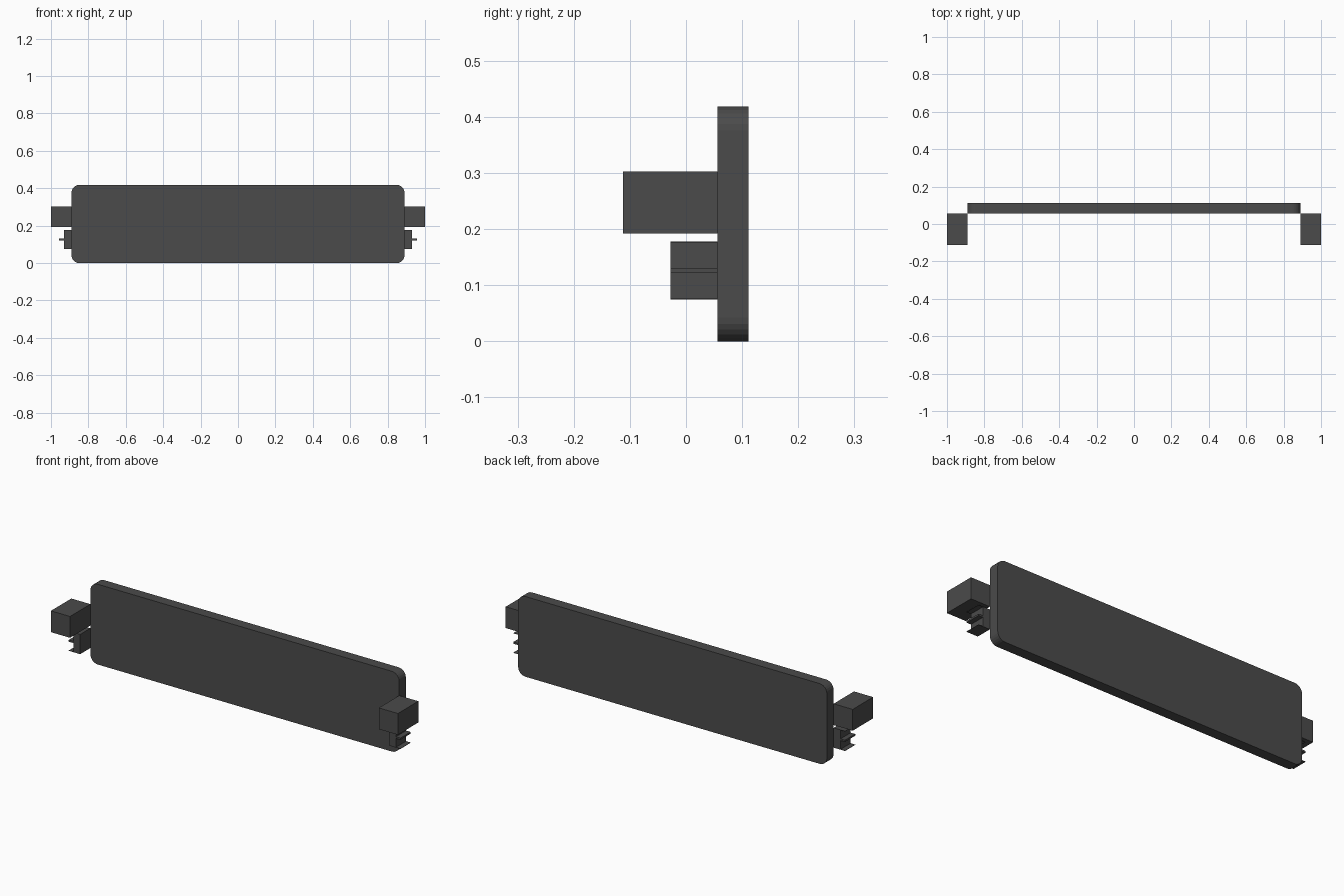
import bpy, bmesh, math

if "Cube" in bpy.data.objects:
    bpy.data.objects.remove(bpy.data.objects["Cube"])

mat = bpy.data.materials.new("dark_grey")
mat.diffuse_color = (0.07, 0.07, 0.07, 1)
mat.use_nodes = True
mat.node_tree.nodes["Principled BSDF"].inputs["Base Color"].default_value = mat.diffuse_color


def finish(name, bm):
    bmesh.ops.recalc_face_normals(bm, faces=bm.faces)
    me = bpy.data.meshes.new(name)
    bm.to_mesh(me)
    bm.free()
    me.materials.append(mat)
    ob = bpy.data.objects.new(name, me)
    bpy.context.collection.objects.link(ob)
    return ob


def prism(name, outline, y0, y1):
    """Extrude an x-z outline from y0 to y1."""
    bm = bmesh.new()
    face = bm.faces.new([bm.verts.new((x, y0, z)) for x, z in outline])
    ext = bmesh.ops.extrude_face_region(bm, geom=[face])
    verts = [v for v in ext["geom"] if isinstance(v, bmesh.types.BMVert)]
    bmesh.ops.translate(bm, verts=verts, vec=(0, y1 - y0, 0))
    return finish(name, bm)


def rect(x0, x1, z0, z1):
    return [(x0, z0), (x1, z0), (x1, z1), (x0, z1)]


# Long plate with rounded corners
W, H, R, N = 0.89, 0.418, 0.042, 6
corners = [(W - R, H - R), (-W + R, H - R), (-W + R, R), (W - R, R)]
outline = []
for i, (cx, cz) in enumerate(corners):
    for k in range(N + 1):
        a = math.pi / 2 * (i + k / N)
        outline.append((cx + R * math.cos(a), cz + R * math.sin(a)))
prism("main_plate", outline, 0.056, 0.111)

# End blocks and finned clips on both sides
for side, s in (("left", -1), ("right", 1)):
    prism(side + "_end_block", rect(s * 0.89, s * 1.0, 0.192, 0.303), -0.112, 0.056)
    prism(side + "_clip_body", rect(s * 0.89, s * 0.93, 0.076, 0.176), -0.028, 0.056)
    for label, z0, z1 in (("lower", 0.0745, 0.076), ("middle", 0.122, 0.131),
                          ("upper", 0.176, 0.1775)):
        x0 = 0.93 if label == "middle" else 0.89
        prism(f"{side}_{label}_fin", rect(s * x0, s * 0.956, z0, z1), -0.028, 0.056)
